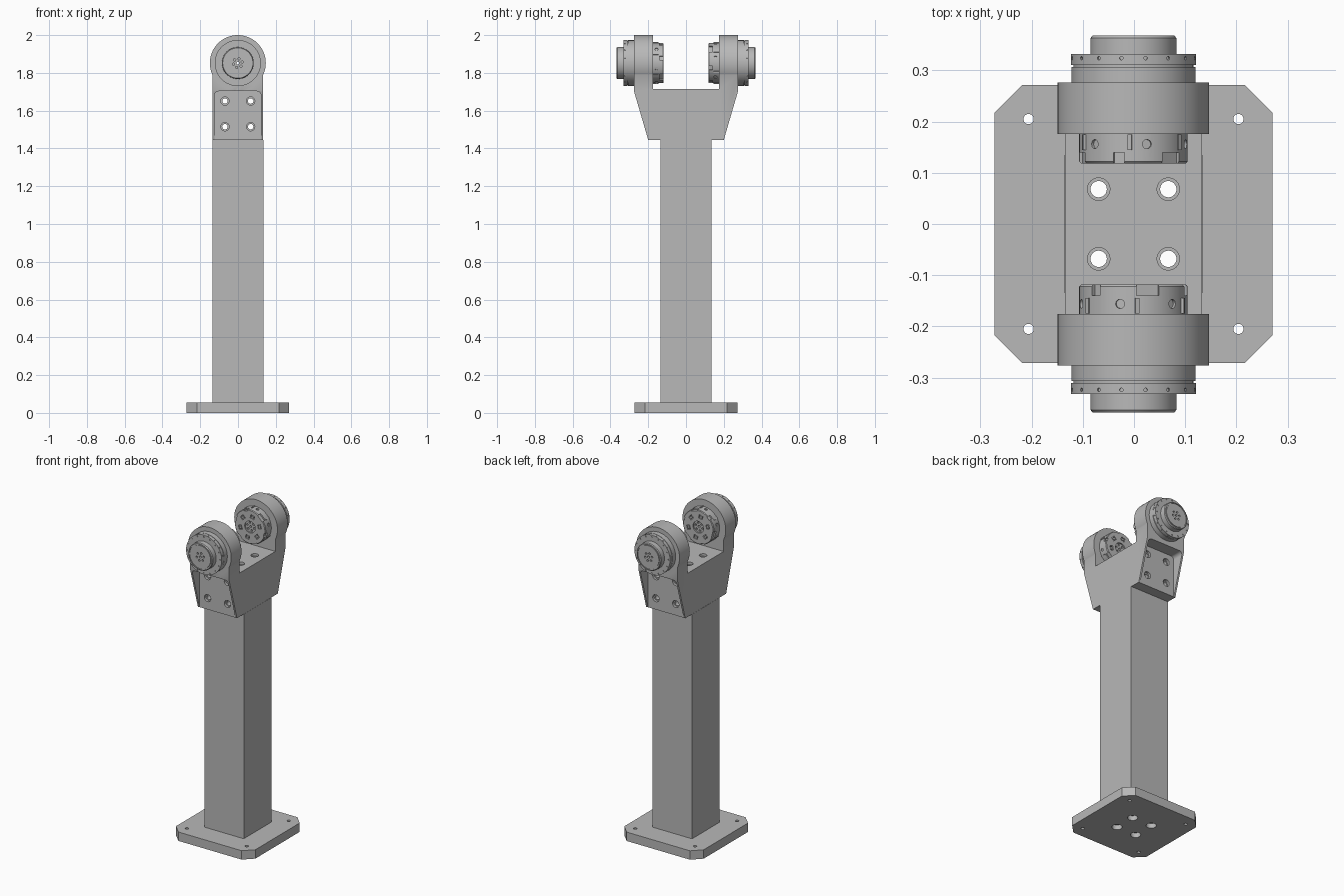
import bpy, bmesh
from math import pi, cos, sin
from mathutils import Matrix, Vector

cube = bpy.data.objects.get("Cube")
if cube:
    bpy.data.objects.remove(cube, do_unlink=True)

grey = bpy.data.materials.new("plain_grey")
grey.use_nodes = True
grey.diffuse_color = (0.48, 0.48, 0.48, 1)
grey.node_tree.nodes["Principled BSDF"].inputs["Base Color"].default_value = grey.diffuse_color

CX = -0.001          # centre line of the stand
AXIS_Z = 1.852       # height of the pivot axis
HOLE = 0.068         # bolt offset
TURN = {"z": Matrix(), "y": Matrix.Rotation(-pi / 2, 4, "X"), "x": Matrix.Rotation(pi / 2, 4, "Y")}


def box(bm, size, loc, spin=0.0):
    m = Matrix.Rotation(spin, 4, "Z") @ Matrix.Translation(loc) @ Matrix.Diagonal((*size, 1))
    bmesh.ops.create_cube(bm, size=1, matrix=m)


def cyl(bm, r, length, loc, axis="z", seg=24, spin=0.0):
    m = Matrix.Rotation(spin, 4, "Z") @ Matrix.Translation(loc) @ TURN[axis]
    bmesh.ops.create_cone(bm, cap_ends=True, segments=seg, radius1=r, radius2=r, depth=length, matrix=m)


def prism(bm, points, direction):
    """Extrude a closed outline along a direction."""
    face = bm.faces.new([bm.verts.new(p) for p in points])
    res = bmesh.ops.extrude_face_region(bm, geom=[face])
    bmesh.ops.translate(bm, vec=direction, verts=[v for v in res["geom"] if isinstance(v, bmesh.types.BMVert)])


def make(name, bm, loc=(CX, 0, 0)):
    bmesh.ops.recalc_face_normals(bm, faces=bm.faces)
    me = bpy.data.meshes.new(name)
    bm.to_mesh(me)
    bm.free()
    me.materials.append(grey)
    ob = bpy.data.objects.new(name, me)
    ob.location = loc
    bpy.context.collection.objects.link(ob)
    return ob


def activate(ob):
    bpy.ops.object.select_all(action="DESELECT")
    ob.select_set(True)
    bpy.context.view_layer.objects.active = ob


def combine(ob, bm, operation="DIFFERENCE"):
    """Apply a boolean with a temporary helper shape."""
    helper = make("helper", bm, ob.location)
    helper.rotation_euler = ob.rotation_euler
    helper.hide_render = True
    activate(ob)
    mod = ob.modifiers.new("cut", "BOOLEAN")
    mod.operation, mod.solver, mod.object = operation, "EXACT", helper
    bpy.ops.object.modifier_apply(modifier=mod.name)
    bpy.data.objects.remove(helper, do_unlink=True)


def smooth(ob):
    activate(ob)
    bpy.ops.object.shade_smooth_by_angle(angle=pi / 6)


def corners(d):
    return [(sx * d, sy * d) for sx in (-1, 1) for sy in (-1, 1)]


def bolt_shafts():
    bm = bmesh.new()
    for x, y in corners(HOLE):
        cyl(bm, 0.016, 4, (x, y, 1))
    return bm


# Base plate with chamfered corners, mounting holes and counterbores below
bm = bmesh.new()
a, b = 0.272, 0.217
prism(bm, [(a, -b, 0), (a, b, 0), (b, a, 0), (-b, a, 0), (-a, b, 0), (-a, -b, 0), (-b, -a, 0), (b, -a, 0)],
      (0, 0, 0.055))
base = make("base_plate", bm)
combine(base, bolt_shafts())
bm = bmesh.new()
for x, y in corners(0.205):
    cyl(bm, 0.01, 0.3, (x, y, 0))
for x, y in corners(HOLE):
    cyl(bm, 0.029, 0.06, (x, y, 0))
combine(base, bm)
smooth(base)

# Square column
bm = bmesh.new()
box(bm, (0.27, 0.27, 1.39), (0, 0, 0.75))
column = make("column", bm)
combine(column, bolt_shafts())
smooth(column)

# Yoke: flared U profile
bm = bmesh.new()
half = [(0.2, 1.445), (0.276, 1.705), (0.276, AXIS_Z), (0.176, AXIS_Z), (0.176, 1.715)]
outline = half + [(-y, z) for y, z in reversed(half)]
prism(bm, [(-0.134, y, z) for y, z in outline], (0.268, 0, 0))
yoke = make("yoke", bm)

# Round ears and their bores
for r, width, op in ((0.148, 0.1, "UNION"), (0.098, 0.2, "DIFFERENCE")):
    bm = bmesh.new()
    for s in (-1, 1):
        cyl(bm, r, width, (0, s * 0.226, AXIS_Z), "y", 96)
    combine(yoke, bm, op)

# Pockets with rounded top corners in both sloped ends
bm = bmesh.new()
w, top, rad = 0.123, 1.703, 0.022
arc = [(w - rad + rad * cos(i * pi / 12), top - rad + rad * sin(i * pi / 12)) for i in range(7)]
arch = [(w, 1.42)] + arc + [(-x, z) for x, z in reversed(arc)] + [(-w, 1.42)]
for s in (-1, 1):
    prism(bm, [(x, s * 0.199, z) for x, z in arch], (0, s * 0.2, 0))
combine(yoke, bm)

# Bolt holes through the yoke, with counterbores
combine(yoke, bolt_shafts())
bm = bmesh.new()
for x, dz in corners(HOLE):
    cyl(bm, 0.0145, 1, (x, 0, 1.583 + dz), "y")
combine(yoke, bm)
bm = bmesh.new()
for x, d in corners(HOLE):
    cyl(bm, 0.022, 0.03, (x, d, 1.715))
    for s in (-1, 1):
        cyl(bm, 0.022, 0.03, (x, s * 0.199, 1.583 + d), "y")
combine(yoke, bm)
smooth(yoke)

# Pivot drives: turned body as (radius, distance from the middle)
profile = [(0.007, 0.126), (0.036, 0.126), (0.036, 0.118), (0.102, 0.118), (0.106, 0.122), (0.106, 0.19),
           (0.121, 0.19), (0.121, 0.307), (0.117, 0.307), (0.117, 0.311), (0.122, 0.311), (0.122, 0.332),
           (0.084, 0.332), (0.084, 0.363), (0.08, 0.368), (0.075, 0.368), (0.075, 0.364), (0.071, 0.364),
           (0.071, 0.368), (0.007, 0.368)]


def drive(name, side):
    loc, rot = (CX, 0, AXIS_Z), (-side * pi / 2, 0, 0)
    bm = bmesh.new()
    vs = [bm.verts.new((r, 0, h)) for r, h in profile]
    es = [bm.edges.new((vs[i], vs[i - 1])) for i in range(len(vs))]
    bmesh.ops.spin(bm, geom=vs + es, cent=(0, 0, 0), axis=(0, 0, 1), angle=2 * pi, steps=96, use_duplicate=False)
    bmesh.ops.remove_doubles(bm, verts=bm.verts, dist=1e-5)
    body = make(name, bm, loc)
    body.rotation_euler = rot

    # Rim notches, face recesses, ring screw holes and hub bolt circle
    bm = bmesh.new()
    for i in range(6):
        ang = i * pi / 3 + 0.25
        box(bm, (0.02, 0.045 if i % 2 else 0.022, 0.05), (0.107, 0, 0.115), ang)
        box(bm, (0.022, 0.026, 0.02), (0.068, 0, 0.118), ang + pi / 6)
        cyl(bm, 0.006, 0.02, (0.024, 0, 0.368), seg=16, spin=ang)
        cyl(bm, 0.006, 0.02, (0.024, 0, 0.126), seg=16, spin=ang)
        cyl(bm, 0.009, 0.012, (0.106, 0, 0.156), "x", 16, ang + pi / 6)
    for i in range(16):
        cyl(bm, 0.004, 0.008, (0.112, 0, 0.332), seg=12, spin=i * pi / 8)
        cyl(bm, 0.0035, 0.008, (0.122, 0, 0.324), "x", 12, (i + 0.5) * pi / 8)
    combine(body, bm)
    smooth(body)

    # Small connectors standing in the recesses and on the inner rim
    bm = bmesh.new()
    for i in range(6):
        ang = i * pi / 3 + 0.25
        box(bm, (0.012, 0.016, 0.012), (0.068, 0, 0.124), ang + pi / 6)
        box(bm, (0.006, 0.008, 0.03), (0.105, 0.022, 0.16), ang)
    plugs = make(name + "_connectors", bm, loc)
    plugs.rotation_euler = rot


drive("front_drive", -1)
drive("back_drive", 1)
